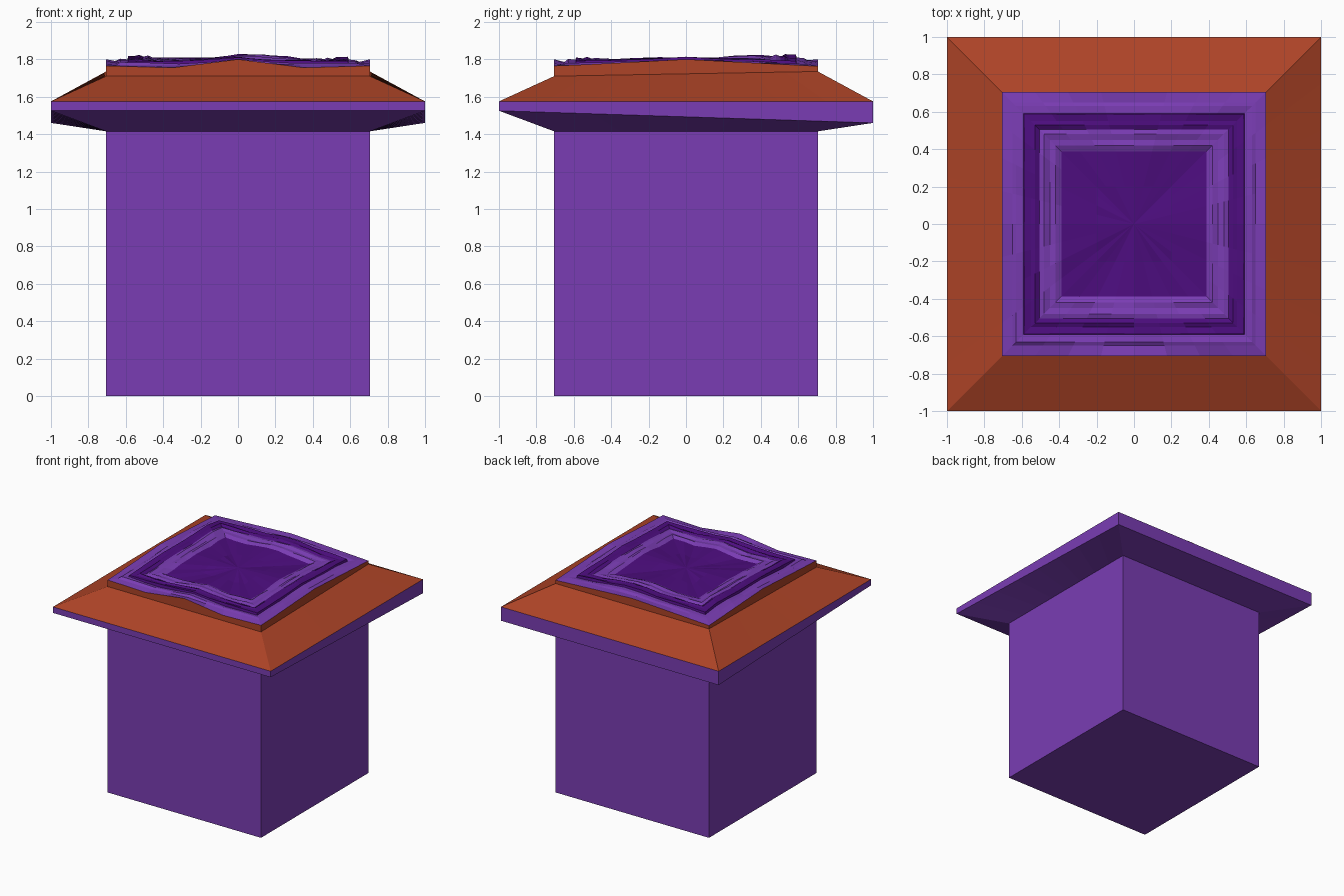
import bpy, bmesh, math, random

if "Cube" in bpy.data.objects:
    bpy.data.objects.remove(bpy.data.objects["Cube"])
random.seed(4)


def material(name, rgb):
    m = bpy.data.materials.new(name)
    m.diffuse_color = (*rgb, 1)
    m.use_nodes = True
    m.node_tree.nodes["Principled BSDF"].inputs["Base Color"].default_value = m.diffuse_color
    return m


PURPLE = material("light purple", (0.195, 0.046, 0.455))
DARK = material("deep purple", (0.074, 0.004, 0.212))
ORANGE = material("burnt orange", (0.42, 0.057, 0.020))
SEG = 8  # points along each side of a square loop


def square(r, height, seg=SEG):
    """Counter-clockwise square loop of half-width r; height(x, y) gives z."""
    pts = []
    for side in range(4):
        for i in range(seg):
            u, v = -r + 2 * r * i / seg, -r
            for _ in range(side):
                u, v = -v, u
            pts.append((u, v, height(u, v)))
    return pts


def loft(name, loops, mats, bands, bottom=False, centre=None):
    """Skin successive loops; bands holds a material index per gap."""
    bm = bmesh.new()
    rings = [[bm.verts.new(p) for p in loop] for loop in loops]
    n = len(rings[0])
    for a, b, mat in zip(rings, rings[1:], bands):
        for i in range(n):
            j = (i + 1) % n
            bm.faces.new((a[i], a[j], b[j], b[i])).material_index = mat
    if bottom:
        bm.faces.new(rings[0][::-1])
    if centre:
        c = bm.verts.new(centre)
        for i in range(n):
            f = bm.faces.new((rings[-1][i], rings[-1][(i + 1) % n], c))
            f.material_index = bands[-1]
    mesh = bpy.data.meshes.new(name)
    bm.to_mesh(mesh)
    bm.free()
    for m in mats:
        mesh.materials.append(m)
    obj = bpy.data.objects.new(name, mesh)
    bpy.context.collection.objects.link(obj)
    return obj


def flat(z):
    return lambda x, y: z


W = 0.705  # half-width of the body


def rim(x, y):
    """Wavy top edge: raised mid-side, dipping between middle and corner."""
    r = max(abs(x), abs(y), 1e-6)
    t = min(abs(x), abs(y)) / r
    if abs(y) >= abs(x) and y < 0:
        return 1.80 - 0.045 * t / 0.5 if t < 0.5 else 1.755 + 0.02 * (t - 0.5)
    return 1.80 - 0.037 * t


def shoulder(x, y):
    return 1.71 + 0.025 * (y + W) / (2 * W)


def lip(x, y):
    return 1.4925 - 0.0325 * y


# body block
loft("body", [square(W, flat(0), 1), square(W, flat(1.415), 1)], [PURPLE], [0], bottom=True)

# overhanging brim: underside and edge purple, slope and upper wall orange
loft("brim", [square(W, flat(1.415)), square(1, lip), square(1, flat(1.575)),
              square(W, shoulder), square(W, rim)],
     [PURPLE, ORANGE], [0, 0, 1, 1])


# rough concentric layers on top: (half-width, lift, material of next band)
def rough(lift, jitter):
    def height(x, y):
        bump = 0.025 * math.exp(-((x + 0.52) ** 2 + (y - 0.4) ** 2) / 0.03)
        bump += 0.02 * math.exp(-((x - 0.12) ** 2 + (y - 0.52) ** 2) / 0.03)
        wave = 0.5 * (rim(x, y) - 1.78)
        return 1.78 + wave + lift + bump + random.uniform(-jitter, jitter)
    return height


layers = [(0.65, 0.000, 0), (0.63, 0.008, 0), (0.592, 0.005, 1),
          (0.587, 0.022, 1), (0.55, 0.017, 1), (0.53, 0.022, 1),
          (0.505, 0.013, 0), (0.48, 0.019, 0), (0.45, 0.011, 0),
          (0.42, 0.015, 0), (0.388, 0.002, 1), (0.20, 0.003, 1)]
loops = [square(W, rim)] + [square(r, rough(l, 0.005)) for r, l, _ in layers]
bands = [0] + [m for _, _, m in layers]
loft("layered_top", loops, [PURPLE, DARK], bands, centre=(0, 0, 1.785))
